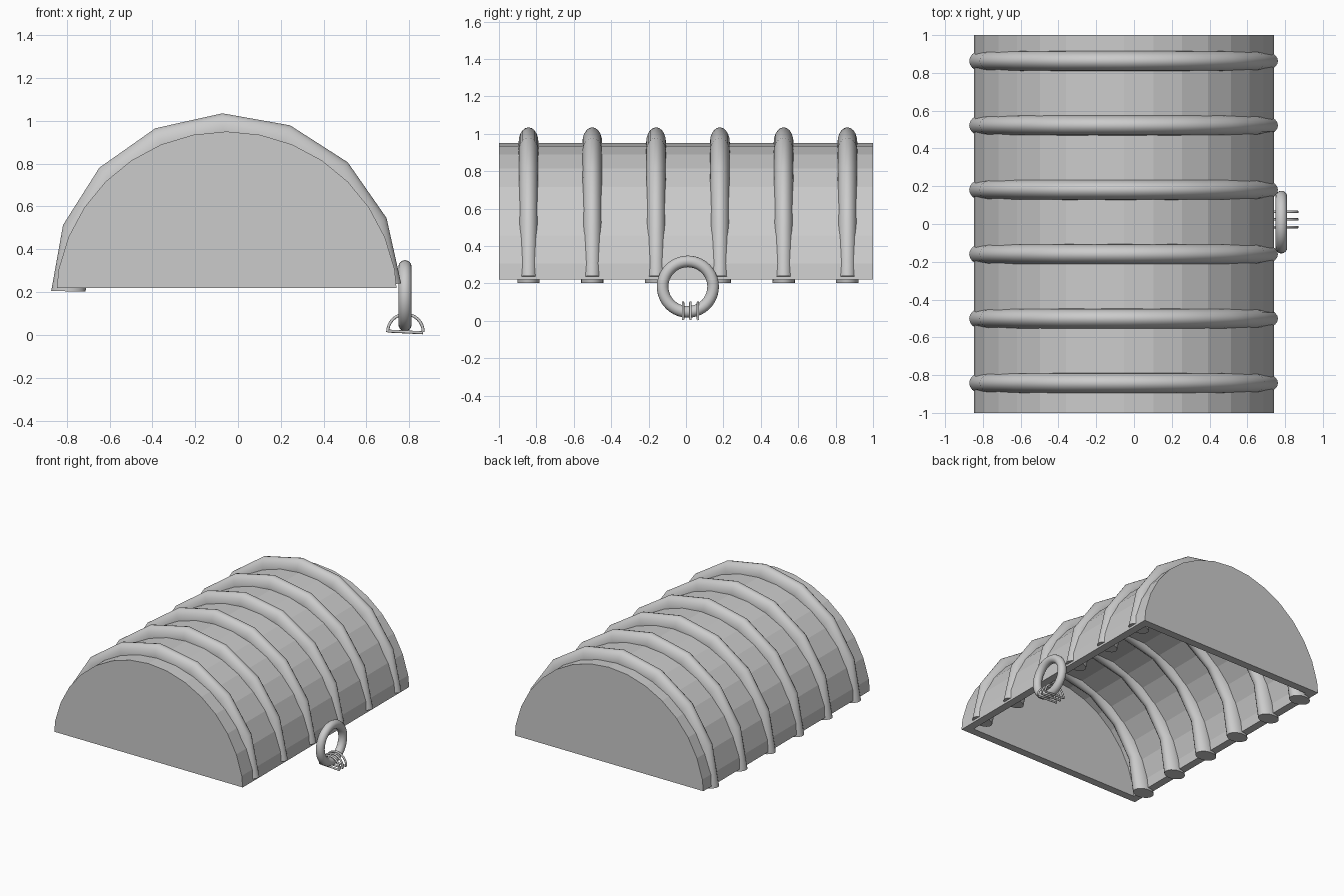
import bpy, bmesh, math
from mathutils import Vector

if "Cube" in bpy.data.objects:
    bpy.data.objects.remove(bpy.data.objects["Cube"], do_unlink=True)

grey = bpy.data.materials.new("plain_grey")
grey.use_nodes = True
GREY = (0.6, 0.6, 0.6, 1)
grey.diffuse_color = GREY
grey.node_tree.nodes["Principled BSDF"].inputs["Base Color"].default_value = GREY


def finish(name, bm, smooth=True):
    bmesh.ops.recalc_face_normals(bm, faces=bm.faces)
    mesh = bpy.data.meshes.new(name)
    bm.to_mesh(mesh)
    bm.free()
    mesh.materials.append(grey)
    ob = bpy.data.objects.new(name, mesh)
    bpy.context.collection.objects.link(ob)
    if smooth:
        bpy.ops.object.select_all(action="DESELECT")
        ob.select_set(True)
        bpy.context.view_layer.objects.active = ob
        bpy.ops.object.shade_smooth_by_angle(angle=math.radians(40))
    return ob


def sweep(bm, stations, sides, closed=False):
    """Skin oval sections; a station is (centre, half axis, other half axis)."""
    rings = []
    for c, u, v in stations:
        turns = [math.tau * k / sides for k in range(sides)]
        rings.append([bm.verts.new(c + math.cos(a) * u + math.sin(a) * v) for a in turns])
    for i in range(len(rings) - (not closed)):
        a, b = rings[i], rings[(i + 1) % len(rings)]
        for k in range(sides):
            n = (k + 1) % sides
            bm.faces.new((a[k], a[n], b[n], b[k]))
    if not closed:
        bm.faces.new(rings[0])
        bm.faces.new(rings[-1])


X, Y, Z = Vector((1, 0, 0)), Vector((0, 1, 0)), Vector((0, 0, 1))

# Vaulted shell: outer and inner half drums joined by a flat rim, open below
CX, CZ, RIM, STEP = -0.053, 0.15, 0.22, math.pi / 16
WALL = 0.06


def arch(bm, r, y):
    t = (RIM - CZ) / (r * math.sin(STEP))
    foot = r * (1 + (math.cos(STEP) - 1) * t)
    pts = [(foot, RIM - CZ)]
    pts += [(r * math.cos(i * STEP), r * math.sin(i * STEP)) for i in range(1, 16)]
    pts.append((-foot, RIM - CZ))
    return [bm.verts.new((CX + x, y, CZ + z)) for x, z in pts]


bm = bmesh.new()
shells = []
for inset in (0, WALL):
    r, half = 0.80 - inset, 1 - inset
    front, back = arch(bm, r, -half), arch(bm, r, half)
    for i in range(len(front) - 1):
        bm.faces.new((front[i], front[i + 1], back[i + 1], back[i]))
    bm.faces.new(front)
    bm.faces.new(back)
    shells.append((front[0], front[-1], back[-1], back[0]))
outer, inner = shells
for i in range(4):
    n = (i + 1) % 4
    bm.faces.new((outer[i], outer[n], inner[n], inner[i]))
finish("vaulted_shell", bm, smooth=False)

# Six oval hoops bent over the vault, showing both outside and inside
for i in range(6):
    hub = Vector((-0.055, -0.842 + 0.341 * i, 0.19))
    stations = []
    for k in range(9):
        a = math.radians(3.5 + 21.93 * k)
        radial = math.cos(a) * X + math.sin(a) * Z
        path = 0.737 + 0.028 * math.sin(a)
        half_width = 0.06 if k == 8 else 0.053
        stations.append((hub + path * radial, 0.08 * radial, half_width * Y))
    bm = bmesh.new()
    sweep(bm, stations, 20)
    finish(f"hoop_{i + 1}", bm)

# Pull ring on the left side
bm = bmesh.new()
hub = Vector((0.78, 0.01, 0.183))
stations = []
for k in range(40):
    a = math.tau * k / 40
    radial = math.cos(a) * Y + math.sin(a) * Z
    stations.append((hub + 0.135 * radial, 0.031 * radial, 0.031 * X))
sweep(bm, stations, 16, closed=True)
finish("pull_ring", bm)

# Three thin D-shaped loops through the bottom of the ring
THIN = 0.007
for i in range(3):
    hub = Vector((0.782, -0.016 + 0.04 * i, 0.014))
    bm = bmesh.new()
    stations = []
    for k in range(17):
        a = math.pi * k / 16
        radial = math.cos(a) * X + math.sin(a) * Z
        stations.append((hub + 0.083 * radial, THIN * radial, THIN * Y))
    sweep(bm, stations, 10)
    ends = [(hub + s * (0.083 * X - 0.004 * Z), THIN * Z, THIN * Y) for s in (-1, 1)]
    sweep(bm, ends, 10)
    finish(f"small_loop_{i + 1}", bm)
